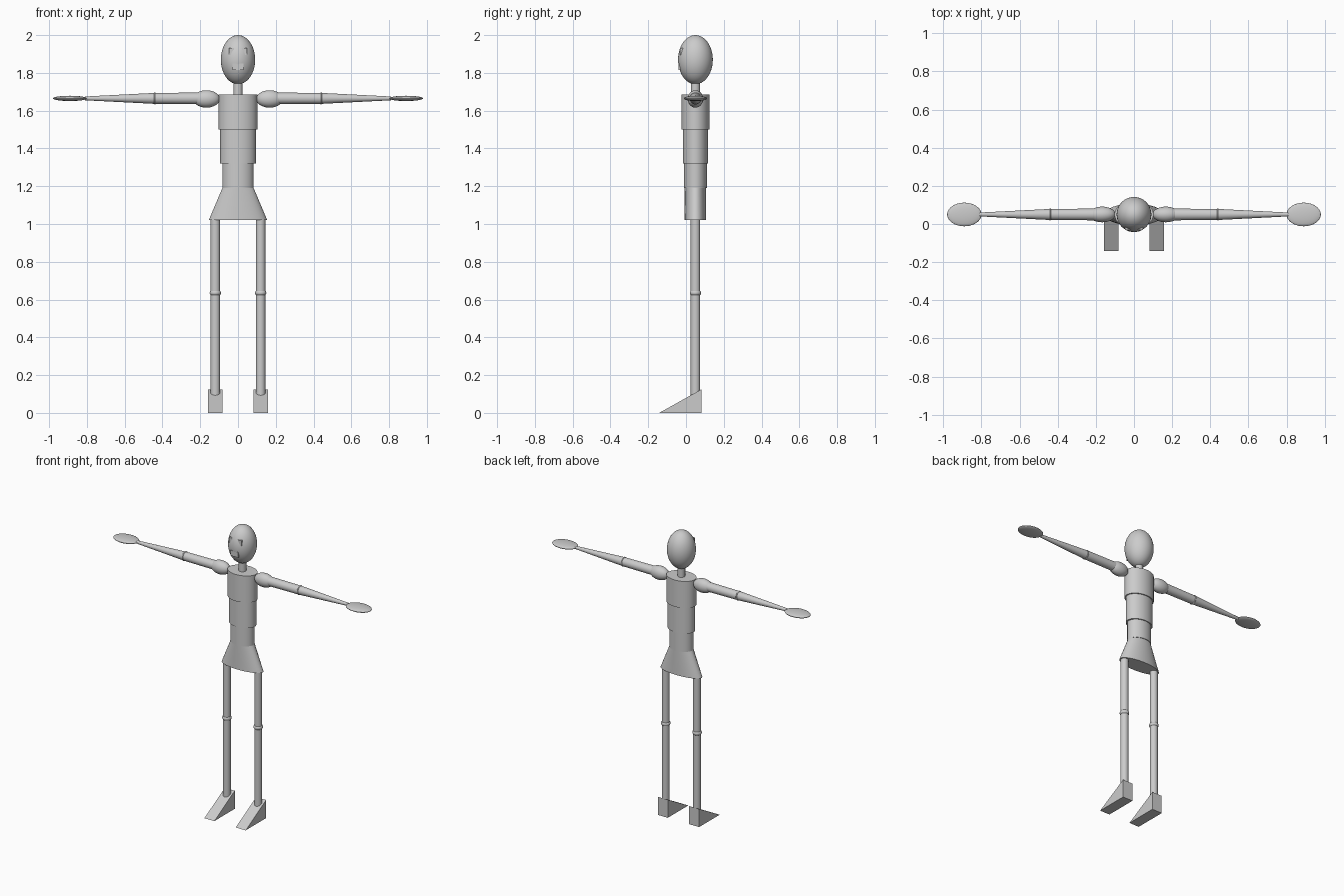
import bpy, math

if "Cube" in bpy.data.objects:
    bpy.data.objects.remove(bpy.data.objects["Cube"])

CY = 0.05      # depth of the body axis
ARM_Z = 1.665


def smooth(ob, name):
    ob.name = name
    bpy.ops.object.shade_smooth_by_angle(angle=math.radians(35))
    return ob


def ball(name, loc, radii):
    bpy.ops.mesh.primitive_uv_sphere_add(segments=40, ring_count=24, location=loc)
    ob = bpy.context.object
    ob.scale = radii
    return smooth(ob, name)


def tube(name, z0, z1, bottom, top):
    """Elliptical tube; bottom and top are (x radius, y radius)."""
    n = 48
    verts = []
    for z, (rx, ry) in ((z0, bottom), (z1, top)):
        for i in range(n):
            a = 2 * math.pi * i / n
            verts.append((rx * math.cos(a), ry * math.sin(a), z))
    faces = [(i, (i + 1) % n, n + (i + 1) % n, n + i) for i in range(n)]
    faces += [tuple(reversed(range(n))), tuple(range(n, 2 * n))]
    return mesh_object(name, verts, faces, (0, CY, 0))


def mesh_object(name, verts, faces, loc):
    me = bpy.data.meshes.new(name)
    me.from_pydata(verts, [], faces)
    ob = bpy.data.objects.new(name, me)
    bpy.context.collection.objects.link(ob)
    ob.location = loc
    bpy.ops.object.select_all(action='DESELECT')
    ob.select_set(True)
    bpy.context.view_layer.objects.active = ob
    return smooth(ob, name)


def limb(name, s, x0, x1, r0, r1):
    """Round arm segment running sideways from x0 to x1."""
    ob = tube(name, x0, x1, (r0, r0), (r1, r1))
    ob.rotation_euler = (0, s * math.pi / 2, 0)
    ob.location = (0, CY, ARM_Z)
    return ob


def box(name, loc, size):
    bpy.ops.mesh.primitive_cube_add(size=1, location=loc)
    ob = bpy.context.object
    ob.name = name
    ob.scale = size
    return ob


# Head, neck and mouth
ball("head", (0, CY, 1.87), (0.091, 0.092, 0.13))
tube("neck", 1.68, 1.76, (0.024, 0.024), (0.024, 0.024))
box("mouth", (0, -0.02, 1.832), (0.058, 0.04, 0.036))

# Torso stack and skirt
tube("chest", 1.50, 1.685, (0.102, 0.075), (0.102, 0.075))
tube("midriff", 1.32, 1.50, (0.094, 0.067), (0.094, 0.067))
tube("waist", 1.19, 1.32, (0.083, 0.061), (0.083, 0.061))
tube("skirt", 1.02, 1.19, (0.155, 0.057), (0.083, 0.057))

for s, side in ((-1, "left"), (1, "right")):
    # Eye
    box(side + "_eye", (s * 0.034, -0.013, 1.913), (0.026, 0.036, 0.038))

    # Arm
    ball(side + "_shoulder", (s * 0.167, CY, 1.662), (0.07, 0.041, 0.046))
    limb(side + "_upper_arm", s, 0.15, 0.44, 0.031, 0.029)
    ball(side + "_elbow", (s * 0.44, CY, ARM_Z), (0.01, 0.032, 0.032))
    limb(side + "_forearm", s, 0.44, 0.81, 0.029, 0.010)
    ball(side + "_hand", (s * 0.89, CY, ARM_Z), (0.09, 0.062, 0.014))

    # Leg
    leg = tube(side + "_leg", 0.08, 1.03, (0.025, 0.025), (0.025, 0.025))
    leg.location.x = s * 0.12
    ball(side + "_knee", (s * 0.12, CY, 0.635), (0.03, 0.03, 0.021))

    # Wedge foot
    w = 0.038
    verts = [(x, y, z) for x in (-w, w)
             for y, z in ((-0.142, 0), (0.082, 0), (0.082, 0.125))]
    faces = [(0, 2, 1), (3, 4, 5), (0, 1, 4, 3), (1, 2, 5, 4), (2, 0, 3, 5)]
    mesh_object(side + "_foot", verts, faces, (s * 0.12, 0, 0))
